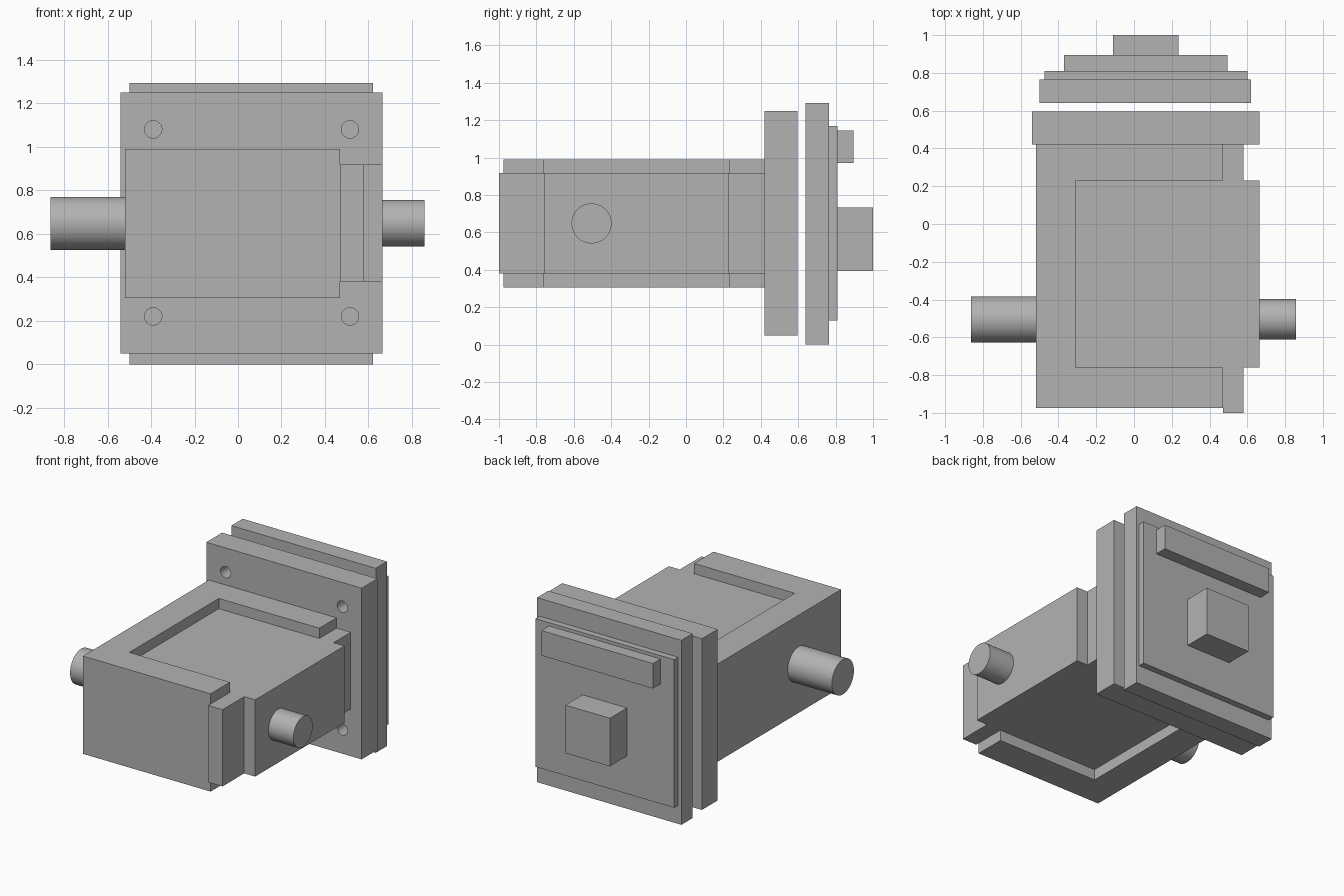
import bpy
import bmesh
import math
from mathutils import Matrix, Vector

cube = bpy.data.objects.get("Cube")
if cube:
    bpy.data.objects.remove(cube, do_unlink=True)

grey = bpy.data.materials.new("plain grey")
grey.use_nodes = True
colour = (0.45, 0.45, 0.45, 1)
grey.diffuse_color = colour
grey.node_tree.nodes["Principled BSDF"].inputs["Base Color"].default_value = colour


def finish(name, bm):
    bmesh.ops.recalc_face_normals(bm, faces=bm.faces)
    mesh = bpy.data.meshes.new(name)
    bm.to_mesh(mesh)
    bm.free()
    mesh.materials.append(grey)
    obj = bpy.data.objects.new(name, mesh)
    bpy.context.collection.objects.link(obj)
    return obj


def prism(name, outline, z0, z1):
    """Extrude a plan outline upward."""
    bm = bmesh.new()
    face = bm.faces.new([bm.verts.new((x, y, z0)) for x, y in outline])
    top = bmesh.ops.extrude_face_region(bm, geom=[face])["geom"]
    verts = [v for v in top if isinstance(v, bmesh.types.BMVert)]
    bmesh.ops.translate(bm, verts=verts, vec=(0, 0, z1 - z0))
    return finish(name, bm)


def box(name, x, y, z):
    outline = [(x[0], y[0]), (x[1], y[0]), (x[1], y[1]), (x[0], y[1])]
    return prism(name, outline, *z)


def rod(name, start, end, radius, sides=64):
    """Cylinder between two points."""
    a, b = Vector(start), Vector(end)
    turn = (b - a).to_track_quat('Z', 'Y').to_matrix().to_4x4()
    bm = bmesh.new()
    bmesh.ops.create_cone(bm, cap_ends=True, segments=sides, radius1=radius,
                          radius2=radius, depth=(b - a).length,
                          matrix=Matrix.Translation((a + b) / 2) @ turn)
    return finish(name, bm)


def smooth(obj):
    bpy.ops.object.select_all(action='DESELECT')
    obj.select_set(True)
    bpy.context.view_layer.objects.active = obj
    bpy.ops.object.shade_smooth_by_angle(angle=math.radians(30))


# Main housing: U-shaped in plan, open on the +x side
back, front = 0.42, -0.975
pocket_back, pocket_front = 0.23, -0.76
edge, step, outer, pocket = 0.47, 0.58, 0.665, -0.31
prism("housing", [(-0.52, front), (edge, front), (edge, pocket_front),
                  (pocket, pocket_front), (pocket, pocket_back),
                  (edge, pocket_back), (edge, back), (-0.52, back)], 0.305, 0.99)

# Drawer block filling the housing, with a stepped outer face
prism("drawer_block", [(pocket, pocket_front), (edge, pocket_front), (edge, -1),
                       (step, -1), (step, pocket_front), (outer, pocket_front),
                       (outer, pocket_back), (step, pocket_back), (step, back),
                       (edge, back), (edge, pocket_back), (pocket, pocket_back)],
      0.38, 0.918)

# Flange with four bolt holes
flange = box("flange", (-0.54, outer), (back, 0.595), (0.05, 1.25))
for x in (-0.39, 0.515):
    for z in (0.22, 1.08):
        cutter = rod("bolt_hole_cutter", (x, 0.3, z), (x, 0.63, z), 0.04, 32)
        cutter.hide_render = True
        cutter.hide_viewport = True
        cut = flange.modifiers.new("bolt_hole", 'BOOLEAN')
        cut.operation = 'DIFFERENCE'
        cut.solver = 'EXACT'
        cut.object = cutter
smooth(flange)

# Rear cover stack
box("rear_plate", (-0.5, 0.62), (0.64, 0.765), (0, 1.293))
box("rear_panel", (-0.475, 0.6), (0.765, 0.81), (0.13, 1.168))
box("rear_bar", (-0.37, 0.495), (0.81, 0.895), (0.97, 1.145))
box("rear_block", (-0.11, 0.235), (0.81, 1), (0.395, 0.732))

# Side shafts
axis_y, axis_z = -0.505, 0.648
smooth(rod("long_shaft", (-0.52, axis_y, axis_z), (-0.863, axis_y, axis_z), 0.122))
smooth(rod("short_shaft", (outer, axis_y, axis_z), (0.858, axis_y, axis_z), 0.107))
